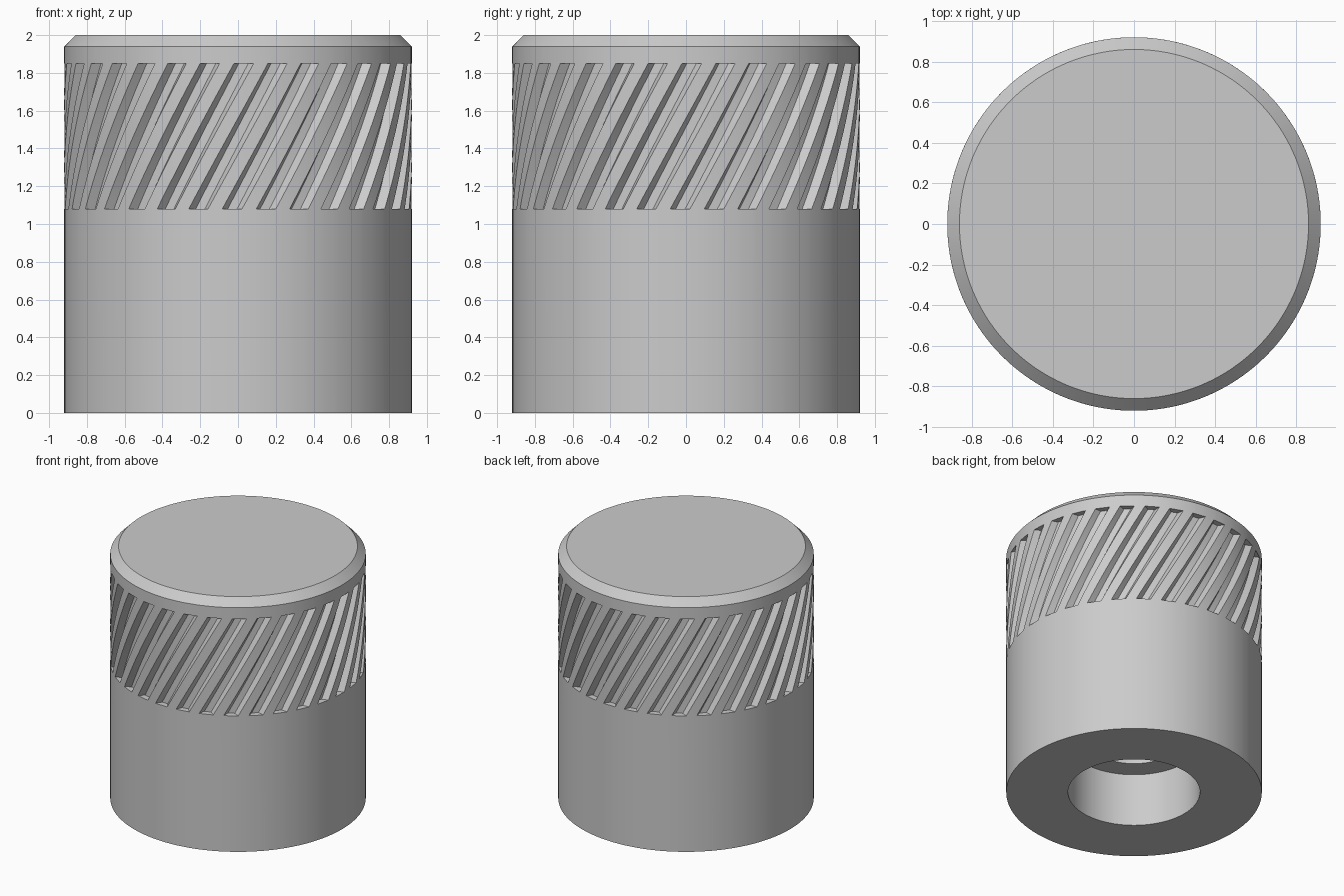
import bpy, bmesh
from math import sin, cos, pi

if "Cube" in bpy.data.objects:
    bpy.data.objects.remove(bpy.data.objects["Cube"])

R = 0.92            # outer radius
GROOVES = 32
DEPTH = 0.045
Z0, Z1 = 1.08, 1.85  # groove band
TWIST = 0.46        # helix angle over the band
STEPS = 16

# One groove period: (angle offset, in-groove flag)
half = 0.057
pitch = 2 * pi / GROOVES
period = [(-half, 0), (-half * 0.5, 1), (half * 0.5, 1), (half, 0), (pitch / 2, 0)]

bm = bmesh.new()


def ring(z, r, depth=0.0, twist=0.0):
    verts = []
    for i in range(GROOVES):
        for off, cut in period:
            a = -pi / 2 + i * pitch + off + twist
            rr = r - depth * cut
            verts.append(bm.verts.new((rr * cos(a), rr * sin(a), z)))
    return verts


lo, hi = -TWIST / 2, TWIST / 2
# Stepped shaft bore and underside, then the plain outer wall
rings = [ring(z, r, 0, lo) for z, r in
         [(1.5, 0.315), (0.42, 0.315), (0.42, 0.475), (0, 0.475), (0, R), (Z0, R)]]
# Helical grip band
for s in range(STEPS + 1):
    t = s / STEPS
    rings.append(ring(Z0 + (Z1 - Z0) * t, R, DEPTH, lo + TWIST * t))
# Collar, chamfer and top
rings += [ring(z, r, 0, hi) for z, r in [(Z1, R), (1.94, R), (2.0, 0.86)]]

for a, b in zip(rings, rings[1:]):
    n = len(a)
    for i in range(n):
        j = (i + 1) % n
        bm.faces.new((a[i], a[j], b[j], b[i]))
bm.faces.new(rings[0])
bm.faces.new(rings[-1])

# Collapse the zero-height quads where the groove ends meet the plain wall
bmesh.ops.remove_doubles(bm, verts=bm.verts, dist=1e-5)
bmesh.ops.recalc_face_normals(bm, faces=bm.faces)

mesh = bpy.data.meshes.new("knurled_knob")
bm.to_mesh(mesh)
bm.free()
knob = bpy.data.objects.new("knurled_knob", mesh)
bpy.context.collection.objects.link(knob)
bpy.context.view_layer.objects.active = knob
knob.select_set(True)
bpy.ops.object.shade_smooth_by_angle(angle=pi / 6)
